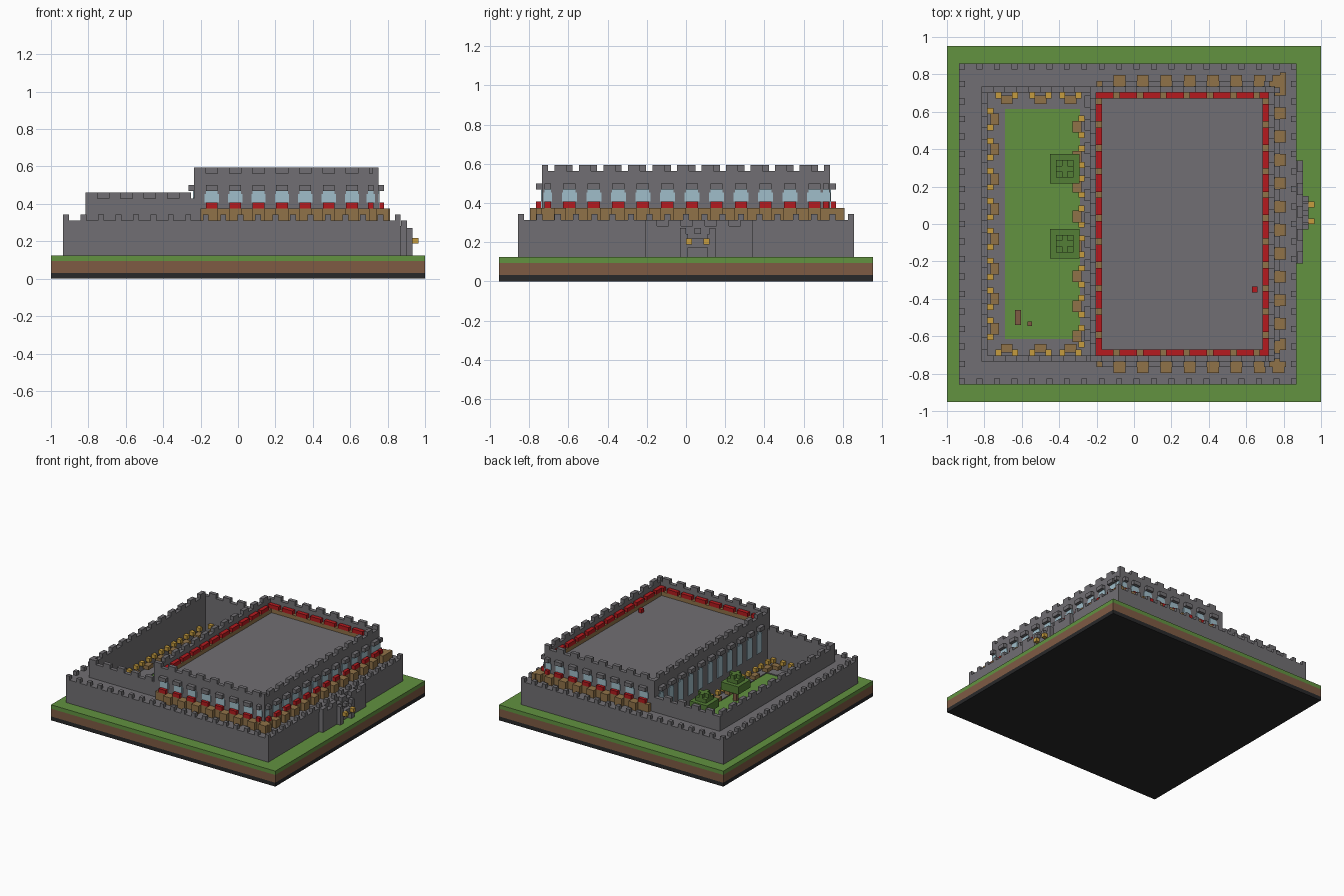
import bpy, bmesh
from mathutils import Matrix

if "Cube" in bpy.data.objects:
    bpy.data.objects.remove(bpy.data.objects["Cube"])

V = 1 / 32  # block size


def material(name, rgb):
    lin = [((c / 255 + 0.055) / 1.055) ** 2.4 for c in rgb] + [1]
    m = bpy.data.materials.new(name)
    m.use_nodes = True
    m.diffuse_color = lin
    m.node_tree.nodes["Principled BSDF"].inputs["Base Color"].default_value = lin
    return m


STONE = material("stone grey", (113, 111, 115))
GRASS = material("grass green", (98, 146, 64))
LEAF = material("leaf green", (84, 126, 54))
EARTH = material("earth brown", (126, 91, 68))
BLACK = material("bedrock black", (40, 40, 41))
WOOD = material("wood ochre", (144, 114, 72))
GOLD = material("lamp gold", (198, 156, 62))
RED = material("flower red", (182, 26, 30))
GLASS = material("glass blue", (160, 190, 202))


class Part:
    """Collects boxes into one named object."""

    def __init__(self, name, mat):
        self.name, self.mat, self.bm = name, mat, bmesh.new()

    def box(self, x0, x1, y0, y1, z0, z1):
        m = Matrix.Translation(((x0 + x1) / 2, (y0 + y1) / 2, (z0 + z1) / 2))
        m = m @ Matrix.Diagonal((abs(x1 - x0), abs(y1 - y0), z1 - z0, 1))
        bmesh.ops.create_cube(self.bm, size=1, matrix=m)
        return self

    def on_wall(self, wall, u0, u1, d, z0, z1, start=0.0):
        """Box on a wall: u runs along it, start..d is the distance outwards."""
        axis, pos, sign = wall
        a, b = pos + sign * start, pos + sign * d
        if axis == "x":
            self.box(a, b, u0, u1, z0, z1)
        else:
            self.box(u0, u1, a, b, z0, z1)

    def merlons(self, wall, u0, u1, width, step, z, height=V):
        u = u0
        while u < u1 - width * 0.4:
            self.on_wall(wall, u, min(u + width, u1), -V, z, z + height)
            u += step

    def finish(self):
        me = bpy.data.meshes.new(self.name)
        self.bm.to_mesh(me)
        self.bm.free()
        me.materials.append(self.mat)
        bpy.context.collection.objects.link(bpy.data.objects.new(self.name, me))


def ring(part, x0, x1, y0, y1, t, z0, z1):
    """Four walls of thickness t inside a rectangle."""
    part.box(x0, x1, y0, y0 + t, z0, z1).box(x0, x1, y1 - t, y1, z0, z1)
    part.box(x0, x0 + t, y0 + t, y1 - t, z0, z1).box(x1 - t, x1, y0 + t, y1 - t, z0, z1)


# layered ground
for name, mat, z0, z1 in (("bedrock_slab", BLACK, 0, V), ("earth_slab", EARTH, V, 3 * V),
                          ("grass_slab", GRASS, 3 * V, 4 * V)):
    p = Part(name, mat)
    p.box(-1, 1, -0.953, 0.953, z0, z1)
    p.finish()

# outer rampart with its walkway, open above the courtyard
GROUND, WALK = 4 * V, 10 * V
OX0, OX1, OY = -0.935, 0.87, 0.857
IX0, IY = -0.815, 0.734
HX0, HX1 = -0.234, 0.75
p = Part("outer_rampart", STONE)
p.box(OX0, IX0, -OY, OY, GROUND, WALK)
p.box(IX0, OX1, -OY, -IY, GROUND, WALK).box(IX0, OX1, IY, OY, GROUND, WALK)
p.box(HX1, OX1, -IY, IY, GROUND, WALK)
p.finish()
p = Part("outer_merlons", STONE)
for wall, a, b in ((("y", -OY, -1), OX0, OX1), (("y", OY, 1), OX0, OX1),
                   (("x", OX0, -1), -OY, OY), (("x", OX1, 1), -OY, OY)):
    p.merlons(wall, a, b, V, (b - a - V) / round((b - a) / (3 * V)), WALK)
p.finish()

# courtyard wall
TOP = 0.43
p = Part("courtyard_wall", STONE)
p.box(IX0, IX0 + V, -IY, IY, GROUND, TOP)
for s in (-1, 1):
    p.box(IX0 + V, HX0, s * IY, s * (IY - V), GROUND, TOP)
p.merlons(("x", IX0, -1), -IY, IY, 2 * V, 4 * V, TOP)
p.merlons(("y", -IY, -1), IX0, HX0, 2 * V, 4 * V, TOP)
p.merlons(("y", IY, 1), IX0 + 2 * V, HX0, 2 * V, 4 * V, TOP)
p.finish()

# courtyard paving around the lawn
p = Part("courtyard_paving", STONE)
ix, iy = IX0 + V, IY - V
p.box(ix, -0.69, -iy, iy, GROUND, GROUND + 0.008)
p.box(-0.29, HX0, -iy, iy, GROUND, GROUND + 0.008)
for s in (-1, 1):
    p.box(-0.69, -0.29, s * 0.615, s * iy, GROUND, GROUND + 0.008)
p.finish()

# great hall: body, parapet and merlons
ROOF, PAR = 15 * V, 18 * V
p = Part("hall_body", STONE)
p.box(HX0, HX1, -IY, IY, GROUND, ROOF)
p.finish()
p = Part("hall_parapet", STONE)
ring(p, HX0, HX1, -IY, IY, V, ROOF, PAR)
p.merlons(("y", -IY, -1), HX0, HX1, 2 * V, 4 * V, PAR)
p.merlons(("y", IY, 1), HX0 + 2 * V, HX1, 2 * V, 4 * V, PAR)
p.merlons(("x", HX1, 1), -IY, IY, V, 2 * IY - V, PAR)
p.merlons(("x", HX1, 1), -IY + 2 * V, IY - V, 2 * V, 4 * V, PAR)
p.merlons(("x", HX0, -1), -IY + 3 * V, IY - V, 2 * V, 4 * V, PAR)
p.finish()

# flower border along the inside of the parapet
p = Part("roof_planter", WOOD)
ring(p, HX0 + V, HX1 - V, -iy, iy, V, ROOF, ROOF + V)
p.finish()
p = Part("roof_flowers", RED)
for wall, a, b in ((("y", -iy, 1), HX0 + V, HX1 - V), (("y", iy, -1), HX0 + V, HX1 - V),
                   (("x", HX0 + V, 1), -iy, iy), (("x", HX1 - V, -1), -iy, iy)):
    u = a
    while u < b:
        p.on_wall(wall, u, min(u + 3 * V, b), V, ROOF + V, ROOF + 2 * V)
        u += 4 * V
p.box(0.63, 0.66, -0.365, -0.335, ROOF, ROOF + V)
p.finish()

# hall windows: glass, flowers, hoods and wooden ledge on three sides
glass, flowers = Part("hall_windows", GLASS), Part("window_flowers", RED)
hoods, ledge = Part("window_hoods", STONE), Part("window_ledge", WOOD)
LZ = 11 * V
ends = [(-0.14 + i * 4 * V, V) for i in range(7)] + [(0.71, V / 2)]
side = [(0.03 + i * 4 * V, V) for i in range(-5, 6)] + [(-0.705, V / 2), (0.715, V / 2)]
for wall, spots, a, b in ((("y", -IY, -1), ends, -0.2, 0.812), (("y", IY, 1), ends, -0.2, 0.812),
                          (("x", HX1, 1), side, -IY, IY)):
    ledge.on_wall(wall, a, b, V, LZ, LZ + V)
    ledge.on_wall(wall, a, b, V, WALK, LZ)
    for u, h in spots:
        flowers.on_wall(wall, u - h, u + h, V, LZ + V, LZ + 2 * V)
        hoods.on_wall(wall, u - h, u + h, V, 15 * V, 16 * V)
        glass.on_wall(wall, u - h, u + h, 0.006, LZ + V, 15 * V)
        glass.on_wall(wall, u - h - 0.007, u + h + 0.007, 0.005, LZ + 2 * V, 14.5 * V)
        ledge.on_wall(wall, u + V, u + 3 * V, 2 * V, WALK, LZ + V, V)
# tall arched windows facing the courtyard
west = ("x", HX0, -1)
for i in range(-5, 6):
    u = 0.03 + i * 4 * V
    glass.on_wall(west, u - V, u + V, 0.006, 9 * V, 14 * V)
    glass.on_wall(west, u - V / 2, u + V / 2, 0.006, 14 * V, 15 * V)
    hoods.on_wall(west, u - V, u + V, V, 15 * V, 16 * V)
for p in (glass, flowers, hoods, ledge):
    p.finish()

# courtyard benches and lamps along its walls
bench, lamp = Part("courtyard_benches", WOOD), Part("courtyard_lamps", GOLD)
rows = [(("x", ix, 1), [-0.56 + i * 0.16 for i in range(8)]),
        (("x", HX0 - V, -1), [-0.6 + i * 0.16 for i in range(8)])]
rows += [(("y", s * iy, -s), [-0.68, -0.5, -0.34]) for s in (-1, 1)]
for wall, spots in rows:
    for u in spots:
        bench.on_wall(wall, u - V, u + V, 2 * V, 5 * V, 6 * V, V / 2)
        for s in (-1, 1):
            lamp.on_wall(wall, u + s * 1.4 * V - V / 2, u + s * 1.4 * V + V / 2, V, 6 * V, 7 * V)
bench.finish()
lamp.finish()

# stepped trees on the lawn
leaf, trunk = Part("tree_leaves", LEAF), Part("tree_trunks", EARTH)
for cy in (0.295, -0.105):
    cx = -0.37
    trunk.box(cx - V / 2, cx + V / 2, cy - V / 2, cy + V / 2, GROUND, 7 * V)
    for h, z0, z1 in ((2.5, 7, 9), (1.5, 9, 10)):
        leaf.box(cx - h * V, cx + h * V, cy - h * V, cy + h * V, z0 * V, z1 * V)
    leaf.box(cx - 1.5 * V, cx + 1.5 * V, cy - V / 2, cy + V / 2, 10 * V, 11 * V)
    leaf.box(cx - V / 2, cx + V / 2, cy - 1.5 * V, cy + 1.5 * V, 10 * V, 11 * V)
# fallen logs
trunk.box(-0.635, -0.605, -0.54, -0.46, GROUND, GROUND + V)
trunk.box(-0.57, -0.545, -0.545, -0.52, GROUND, GROUND + V)
leaf.finish()
trunk.finish()

# gatehouse on the east face, with porch and two lamps
p = Part("gatehouse", STONE)
GY0, GY1, GX = -0.21, 0.34, 0.903
p.box(OX1, GX, GY0, GY1, GROUND, 9 * V)
p.merlons(("x", GX, 1), GY0, GY1, 2 * V, 3.9 * V, 9 * V)
p.box(GX, GX + V, -0.03, 0.01, GROUND, 7.7 * V).box(GX, GX + V, 0.11, 0.15, GROUND, 7.7 * V)
p.box(GX, GX + V, 0.01, 0.11, 5.5 * V, 7 * V)
p.merlons(("x", GX + V, 1), -0.03, 0.15, V, 2.38 * V, 7.7 * V)
p.finish()
p = Part("gate_lamps", GOLD)
for y in (0.015, 0.105):
    p.box(GX + V, GX + 2 * V, y - V / 2, y + V / 2, 6 * V, 7 * V)
p.finish()
